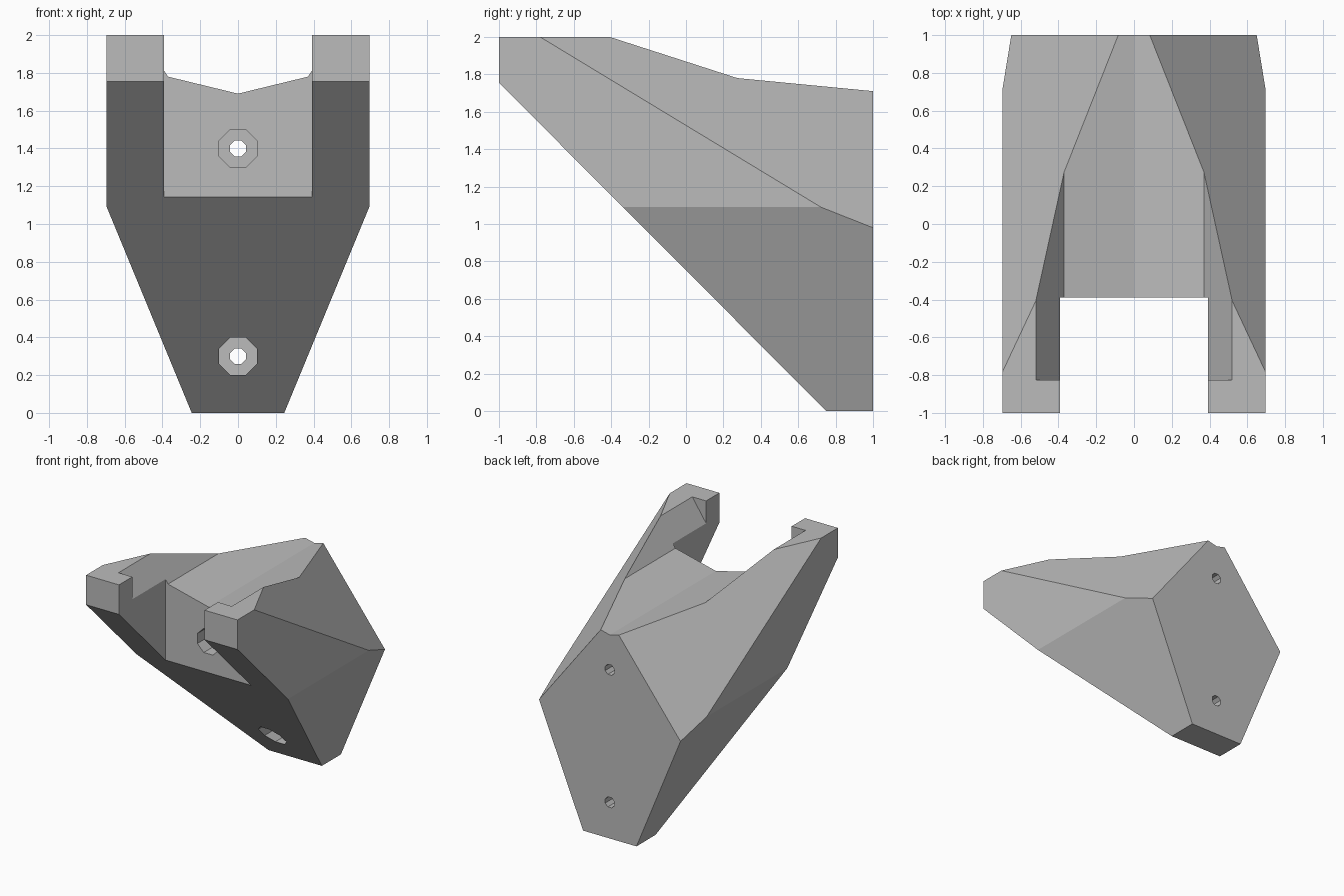
import bpy
import bmesh
import math
from mathutils import Vector

cube = bpy.data.objects.get("Cube")
if cube:
    bpy.data.objects.remove(cube, do_unlink=True)

grey = bpy.data.materials.new("plain grey")
grey.use_nodes = True
colour = (0.5, 0.5, 0.5, 1)
grey.diffuse_color = colour
grey.node_tree.nodes["Principled BSDF"].inputs["Base Color"].default_value = colour


def add_object(name, bm):
    bmesh.ops.recalc_face_normals(bm, faces=bm.faces[:])
    mesh = bpy.data.meshes.new(name)
    bm.to_mesh(mesh)
    bm.free()
    mesh.materials.append(grey)
    obj = bpy.data.objects.new(name, mesh)
    bpy.context.collection.objects.link(obj)
    return obj


def prism(name, profile, y0, y1):
    """Extrude an (x, z) outline along y."""
    bm = bmesh.new()
    face = bm.faces.new([bm.verts.new((x, y0, z)) for x, z in profile])
    out = bmesh.ops.extrude_face_region(bm, geom=[face])
    moved = [v for v in out["geom"] if isinstance(v, bmesh.types.BMVert)]
    bmesh.ops.translate(bm, verts=moved, vec=(0, y1 - y0, 0))
    return add_object(name, bm)


def octagon(z, apothem):
    r = apothem / math.cos(math.pi / 8)
    angles = [math.pi / 8 + i * math.pi / 4 for i in range(8)]
    return [(r * math.cos(a), z + r * math.sin(a)) for a in angles]


def shave(bm, point, normal):
    """Cut away everything on the normal side of a plane and cap it."""
    geom = bm.verts[:] + bm.edges[:] + bm.faces[:]
    bmesh.ops.bisect_plane(bm, geom=geom, dist=1e-5, plane_co=point,
                           plane_no=Vector(normal).normalized(), clear_outer=True)
    rim = [e for e in bm.edges if e.is_boundary]
    if rim:
        bmesh.ops.holes_fill(bm, edges=rim, sides=0)


# Faceted body: a block shaved by its slanted planes
bm = bmesh.new()
bmesh.ops.create_cube(bm, size=2)
for v in bm.verts:
    v.co.x *= 0.695
    v.co.z += 1
shave(bm, (0, 0.75, 0), (0, -1.755, -1.75))
for side in (1, -1):
    shave(bm, (side * 0.245, 0, 0), (side * 1.09, 0, -0.45))
    shave(bm, (side * 0.695, -0.78, 2), (side * 1.29, 0.606, 1))
body = add_object("bracket_body", bm)

# Cutters: top groove, front slot, screw holes with wide head recesses
half = [(0.37, 1.78), (0.52, 2), (0.588, 2.1)]
groove = [(0, 1.69)] + half + [(-x, z) for x, z in reversed(half)]
w = 0.393
cutters = [
    prism("groove_cutter", groove, -0.825, 1.2),
    prism("slot_cutter", [(-w, -1), (w, -1), (w, 3), (-w, 3)], -1.2, -0.39),
]
for z in (0.3, 1.4):
    cutters.append(prism("recess_cutter", octagon(z, 0.1), -0.8, 0.8))
    cutters.append(prism("hole_cutter", octagon(z, 0.042), 0.5, 1.2))

bpy.context.view_layer.objects.active = body
for cutter in cutters:
    mod = body.modifiers.new(cutter.name, "BOOLEAN")
    mod.operation = "DIFFERENCE"
    mod.solver = "EXACT"
    mod.object = cutter
    bpy.ops.object.modifier_apply(modifier=mod.name)
    bpy.data.objects.remove(cutter, do_unlink=True)
